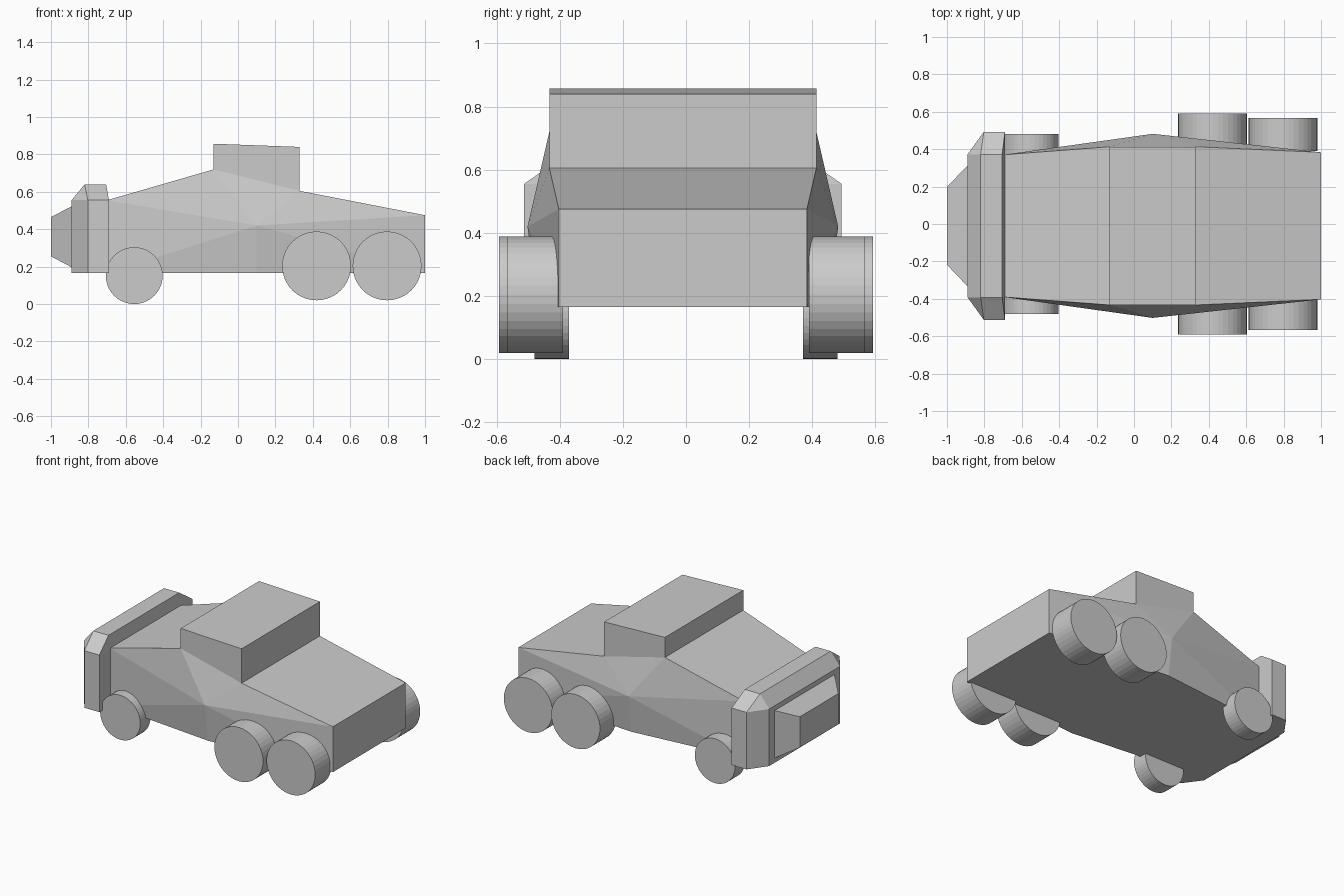
import bpy, bmesh, math

if "Cube" in bpy.data.objects:
    bpy.data.objects.remove(bpy.data.objects["Cube"])

YC = -0.01  # body centre line


def new_object(name, bm):
    bmesh.ops.recalc_face_normals(bm, faces=bm.faces)
    mesh = bpy.data.meshes.new(name)
    bm.to_mesh(mesh)
    bm.free()
    obj = bpy.data.objects.new(name, mesh)
    bpy.context.collection.objects.link(obj)
    return obj


def hull(name, points):
    """Convex solid from (x, half width, z) points mirrored across the car."""
    bm = bmesh.new()
    for x, w, z in points:
        for s in (-1, 1):
            bm.verts.new((x, YC + s * w, z))
    bmesh.ops.convex_hull(bm, input=bm.verts)
    bmesh.ops.dissolve_limit(bm, angle_limit=0.02, verts=bm.verts, edges=bm.edges)
    return new_object(name, bm)


# Body shell: side outline with a flared point amidships
outline = [(-0.70, 0.38, 0.165), (-0.70, 0.38, 0.555), (-0.13, 0.423, 0.72),
           (0.33, 0.423, 0.605), (1.0, 0.393, 0.475), (1.0, 0.393, 0.165),
           (0.10, 0.46, 0.165)]
bm = bmesh.new()
sides = []
for s in (-1, 1):
    rim = [bm.verts.new((x, YC + s * w, z)) for x, w, z in outline]
    flare = bm.verts.new((0.10, YC + s * 0.492, 0.42))
    for i in range(len(rim)):
        bm.faces.new((rim[i], rim[(i + 1) % len(rim)], flare))
    sides.append(rim)
a, b = sides
for i in range(len(a)):
    j = (i + 1) % len(a)
    bm.faces.new((a[i], a[j], b[j], b[i]))
new_object("body", bm)

# Cabin block
hull("cabin", [(-0.13, 0.423, 0.72), (-0.13, 0.423, 0.857),
               (0.33, 0.423, 0.84), (0.33, 0.423, 0.605)])

# Flared front frame with bevelled corners
hull("front_frame", [(-0.89, 0.382, 0.165), (-0.89, 0.382, 0.555),
                     (-0.803, 0.503, 0.165), (-0.803, 0.503, 0.555),
                     (-0.69, 0.503, 0.165), (-0.69, 0.503, 0.555),
                     (-0.82, 0.382, 0.64), (-0.705, 0.382, 0.64)])

# Tapered nose
hull("nose", [(-1.0, 0.208, 0.255), (-1.0, 0.208, 0.465),
              (-0.89, 0.323, 0.197), (-0.89, 0.323, 0.522)])

# Wheels: name, x, z, radius, inner y, outer y
for name, x, z, r, y0, y1 in [("front_wheel", -0.555, 0.152, 0.152, 0.37, 0.48),
                              ("middle_wheel", 0.42, 0.204, 0.184, 0.42, 0.592),
                              ("rear_wheel", 0.797, 0.204, 0.184, 0.39, 0.567)]:
    for s, side in ((-1, "right"), (1, "left")):
        bpy.ops.mesh.primitive_cylinder_add(
            vertices=40, radius=r, depth=y1 - y0,
            location=(x, s * (y0 + y1) / 2, z), rotation=(math.pi / 2, 0, 0))
        bpy.context.object.name = f"{name}_{side}"
